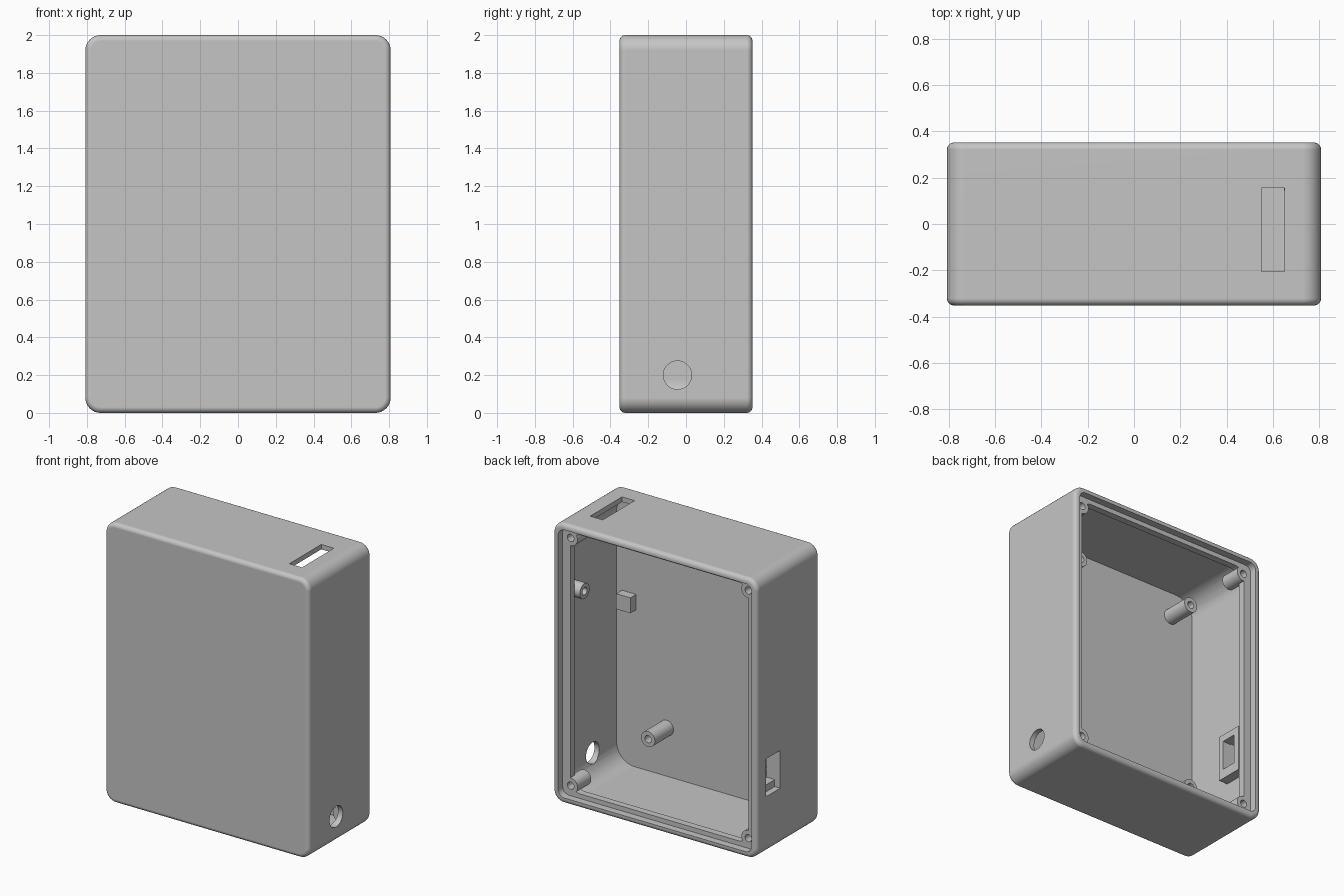
import bpy, bmesh, math
from mathutils import Matrix, Vector

if "Cube" in bpy.data.objects:
    bpy.data.objects.remove(bpy.data.objects["Cube"])

grey = bpy.data.materials.new("plain_grey")
grey.use_nodes = True
GREY = (0.56, 0.56, 0.56, 1)
grey.diffuse_color = GREY
grey.node_tree.nodes["Principled BSDF"].inputs["Base Color"].default_value = GREY


def make(name, bm):
    bmesh.ops.recalc_face_normals(bm, faces=bm.faces)
    mesh = bpy.data.meshes.new(name)
    bm.to_mesh(mesh)
    bm.free()
    mesh.materials.append(grey)
    obj = bpy.data.objects.new(name, mesh)
    bpy.context.collection.objects.link(obj)
    return obj


def rounded_loop(bm, half_w, half_h, radius, y, steps=8):
    """Rounded rectangle of vertices in the plane at depth y."""
    verts = []
    for k, (sx, sz) in enumerate([(1, 1), (-1, 1), (-1, -1), (1, -1)]):
        for i in range(steps + 1):
            a = math.pi / 2 * (k + i / steps)
            verts.append(bm.verts.new((
                sx * (half_w - radius) + radius * math.cos(a), y,
                1 + sz * (half_h - radius) + radius * math.sin(a))))
    return verts


def box(name, low, high):
    low, high = Vector(low), Vector(high)
    bm = bmesh.new()
    bmesh.ops.create_cube(bm, size=1, matrix=Matrix.Translation((low + high) / 2)
                          @ Matrix.Diagonal((*(high - low), 1)))
    return make(name, bm)


def rod(name, start, end, radius):
    start, end = Vector(start), Vector(end)
    axis = end - start
    bm = bmesh.new()
    bmesh.ops.create_cone(
        bm, cap_ends=True, segments=32, radius1=radius, radius2=radius, depth=axis.length,
        matrix=Matrix.Translation((start + end) / 2) @ axis.to_track_quat('Z', 'Y').to_matrix().to_4x4())
    return make(name, bm)


# Enclosure shell: one loft from the front face, round the rim, over the
# inward lid ledge and into the wider thin-walled cavity
W, H, D, R, FILLET = 0.808, 1.0, 0.352, 0.08, 0.03
rings = []
for side in (-1, 1):
    for i in range(6):
        a = math.pi / 2 * (i / 5 if side < 0 else 1 - i / 5)
        inset = FILLET * (1 - math.sin(a))
        rings.append((W - inset, H - inset, R - inset, side * (D - FILLET + FILLET * math.cos(a))))
LEDGE, LEDGE_BACK, FLOOR = 0.30, 0.25, -0.315
rings += [(0.765, 0.958, 0.05, D), (0.765, 0.958, 0.05, LEDGE),
          (0.705, 0.925, 0.08, LEDGE), (0.705, 0.925, 0.08, LEDGE_BACK),
          (0.77, 0.965, 0.14, LEDGE_BACK), (0.77, 0.965, 0.14, FLOOR)]
bm = bmesh.new()
loops = [rounded_loop(bm, *ring) for ring in rings]
for a, b in zip(loops, loops[1:]):
    for i in range(len(a)):
        j = (i + 1) % len(a)
        bm.faces.new((a[i], a[j], b[j], b[i]))
bm.faces.new(loops[0])
bm.faces.new(loops[-1])
shell = make("enclosure_shell", bm)

adds, cuts = [], []
POST, BORE = 0.055, 0.026


def bored_post(name, base, tip, depth=0.12):
    base, tip = Vector(base), Vector(tip)
    out = (tip - base).normalized()
    adds.append(rod(name, base, tip, POST))
    cuts.append(rod(name + "_bore", tip - out * depth, tip + out * 0.02, BORE))


# Lid screw posts in the four corners
for x in (-0.703, 0.703):
    for z in (0.115, 1.885):
        bored_post("lid_post", (x, 0.145, z), (x, LEDGE, z))

# Four board standoffs on the inside of the front wall
for x in (0.374, -0.583):
    for z in (0.38, 1.78):
        bored_post("board_standoff", (x, FLOOR - 0.015, z), (x, -0.105, z))

# Peg on the left wall, and small stop block on the front wall
bored_post("wall_peg", (0.785, 0.195, 1.475), (0.665, 0.195, 1.475), 0.06)
adds.append(box("stop_block", (0.615, FLOOR - 0.015, 1.16), (0.727, -0.25, 1.27)))

# Connector frame on the right wall, with its outer pocket and window
adds.append(box("connector_frame", (-0.785, 0.05, 0.40), (-0.70, 0.253, 0.735)))
cuts.append(box("connector_pocket", (-0.9, 0.09, 0.42), (-0.765, 0.25, 0.69)))
cuts.append(box("connector_window", (-0.8, 0.09, 0.47), (-0.65, 0.205, 0.685)))

# Slot through the top and round cable hole through the left side
cuts.append(box("top_slot", (0.55, -0.205, 1.9), (0.65, 0.155, 2.1)))
cuts.append(rod("cable_hole", (0.71, -0.045, 0.2), (0.9, -0.045, 0.2), 0.075))

# Join the additions, then cut the openings
bpy.context.view_layer.objects.active = shell
for operation, parts in (('UNION', adds), ('DIFFERENCE', cuts)):
    for part in parts:
        mod = shell.modifiers.new(part.name, 'BOOLEAN')
        mod.operation, mod.solver, mod.object = operation, 'EXACT', part
        bpy.ops.object.modifier_apply(modifier=mod.name)
        bpy.data.objects.remove(part)

# Smooth fillets, with normals that keep the large walls flat
bpy.ops.object.select_all(action='DESELECT')
shell.select_set(True)
bpy.ops.object.shade_smooth_by_angle(angle=math.radians(30))
shell.modifiers.new("flat_walls", 'WEIGHTED_NORMAL').keep_sharp = True
